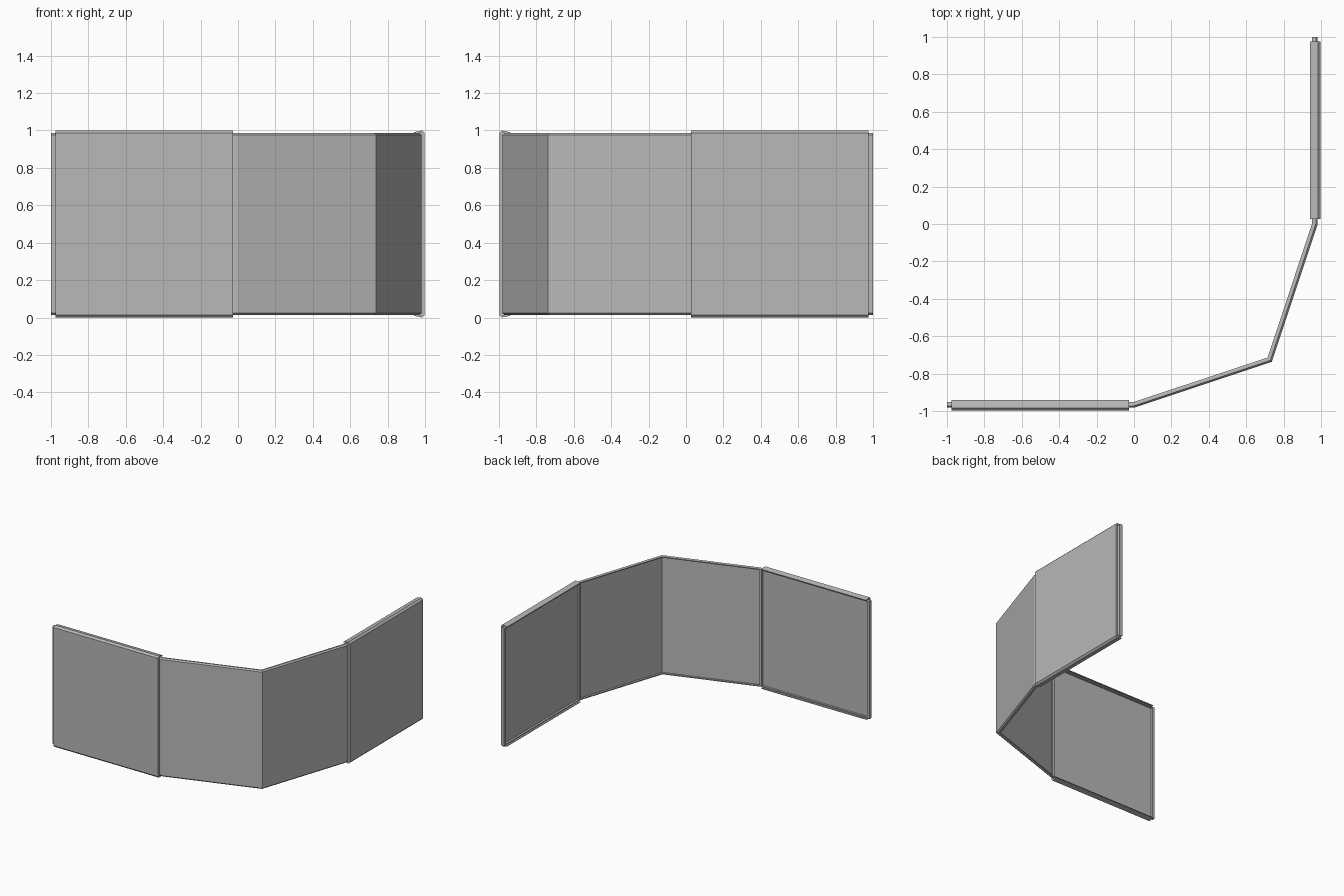
import bpy
import bmesh
from mathutils import Vector

old = bpy.data.objects.get("Cube")
if old:
    bpy.data.objects.remove(old, do_unlink=True)

grey = bpy.data.materials.new("light grey")
grey.use_nodes = True
colour = (0.48, 0.48, 0.48, 1)
grey.diffuse_color = colour
grey.node_tree.nodes["Principled BSDF"].inputs["Base Color"].default_value = colour


def channel(top, depth, skin, lip, bevel, drop):
    """Closed C-shaped section as (inward depth, height), mirrored about mid height."""
    upper = [(0, top - bevel), (bevel, top), (depth, top - drop),
             (depth, top - drop - lip), (skin, top - drop - lip)]
    return upper + [(d, 1 - z) for d, z in reversed(upper)]


def sweep(name, path, section):
    """Sweep a section along a flat path with mitred corners; depth goes to the left."""
    pts = [Vector(p) for p in path]
    dirs = [(b - a).normalized() for a, b in zip(pts, pts[1:])]
    bm = bmesh.new()
    rings = []
    for i, p in enumerate(pts):
        before, after = dirs[max(i - 1, 0)], dirs[min(i, len(dirs) - 1)]
        n1, n2 = Vector((-before.y, before.x)), Vector((-after.y, after.x))
        mitre = (n1 + n2) / (1 + n1.dot(n2))
        rings.append([bm.verts.new((*(p + mitre * d), z)) for d, z in section])
    count = len(section)
    for a, b in zip(rings, rings[1:]):
        for k in range(count):
            j = (k + 1) % count
            bm.faces.new((a[k], a[j], b[j], b[k]))
    bm.faces.new(rings[0])
    bm.faces.new(rings[-1])
    bmesh.ops.recalc_face_normals(bm, faces=bm.faces)
    mesh = bpy.data.meshes.new(name)
    bm.to_mesh(mesh)
    bm.free()
    mesh.materials.append(grey)
    obj = bpy.data.objects.new(name, mesh)
    bpy.context.collection.objects.link(obj)
    return obj


# Continuous four-panel wall, open on its inner side
outer = 0.982
bend = 0.737
sweep("wall_panels",
      [(-1, -outer), (0, -outer), (bend, -bend), (outer, 0), (outer, 1)],
      channel(top=0.987, depth=0.029, skin=0.012, lip=0.008, bevel=0.01, drop=0.004))

# Larger sleeves over both straight panels
face = 0.998
sleeve = channel(top=1.0, depth=0.056, skin=0.016, lip=0.005, bevel=0.014, drop=0.009)
sweep("right_sleeve", [(-0.977, -face), (-0.027, -face)], sleeve)
sweep("left_sleeve", [(face, 0.027), (face, 0.977)], sleeve)

# Upright ribs at the ends of the straight panels
rib = [(0.005, 0.02), (0.029, 0.02), (0.029, 0.98), (0.005, 0.98)]
for label, start, end in (("end", -1, -0.98), ("joint", -0.02, 0)):
    sweep("right_" + label + "_rib", [(start, -outer), (end, -outer)], rib)
    sweep("left_" + label + "_rib", [(outer, -end), (outer, -start)], rib)
